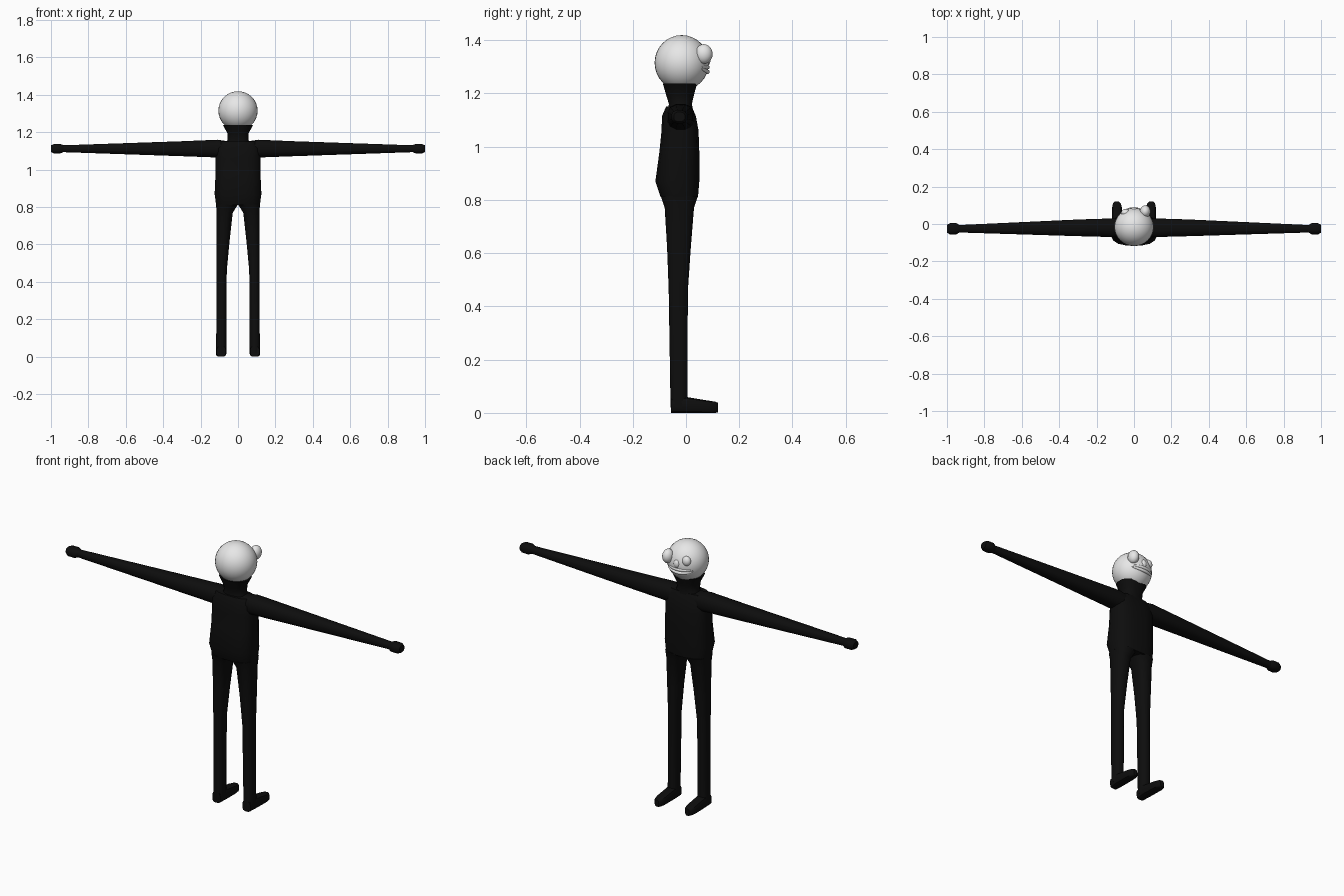
import bpy, bmesh, math
from mathutils import Vector

if "Cube" in bpy.data.objects:
    bpy.data.objects.remove(bpy.data.objects["Cube"])


def material(name, v):
    m = bpy.data.materials.new(name)
    m.diffuse_color = (v, v, v, 1)
    m.use_nodes = True
    m.node_tree.nodes["Principled BSDF"].inputs["Base Color"].default_value = m.diffuse_color
    return m


BLACK = material("suit black", 0.004)
WHITE = material("head white", 0.8)


def finish(name, bm, mat, angle=40):
    bmesh.ops.recalc_face_normals(bm, faces=bm.faces)
    me = bpy.data.meshes.new(name)
    bm.to_mesh(me)
    bm.free()
    me.materials.append(mat)
    ob = bpy.data.objects.new(name, me)
    bpy.context.collection.objects.link(ob)
    bpy.ops.object.select_all(action='DESELECT')
    bpy.context.view_layer.objects.active = ob
    ob.select_set(True)
    bpy.ops.object.shade_smooth_by_angle(angle=math.radians(angle))
    return ob


def loft(name, axis, rings, n=12, power=0.8, side=1):
    """Skin through rings (position, u_min, u_max, v_min, v_max) along an axis."""
    bm = bmesh.new()
    loops = []
    for p, u0, u1, v0, v1 in rings:
        loop = []
        for i in range(n):
            a = 2 * math.pi * (i + 0.5) / n
            c, s = math.cos(a), math.sin(a)
            u = (u0 + u1) / 2 + (u1 - u0) / 2 * math.copysign(abs(c) ** power, c) / math.cos(math.pi / n) ** power
            v = (v0 + v1) / 2 + (v1 - v0) / 2 * math.copysign(abs(s) ** power, s) / math.cos(math.pi / n) ** power
            co = {'X': (p, u, v), 'Y': (u, p, v), 'Z': (u, v, p)}[axis]
            loop.append(bm.verts.new((co[0] * side, co[1], co[2])))
        loops.append(loop)
    for a, b in zip(loops, loops[1:]):
        for i in range(n):
            j = (i + 1) % n
            bm.faces.new((a[i], a[j], b[j], b[i]))
    bm.faces.new(loops[0])
    bm.faces.new(loops[-1])
    return finish(name, bm, BLACK)


def ball(name, centre, radii, segs=24):
    bm = bmesh.new()
    bmesh.ops.create_uvsphere(bm, u_segments=segs, v_segments=segs // 2, radius=1)
    bmesh.ops.scale(bm, vec=radii, verts=bm.verts)
    bmesh.ops.translate(bm, vec=centre, verts=bm.verts)
    return finish(name, bm, WHITE, 60)


# Torso and neck
loft("torso", 'Z', [
    (0.81, -0.117, 0.117, -0.095, 0.045),
    (0.87, -0.125, 0.125, -0.115, 0.05),
    (0.98, -0.12, 0.12, -0.1, 0.05),
    (1.06, -0.12, 0.12, -0.092, 0.047),
    (1.115, -0.118, 0.118, -0.09, 0.037),
    (1.15, -0.1, 0.1, -0.075, 0.022)], n=16, power=0.7)
loft("neck", 'Z', [
    (1.13, -0.07, 0.07, -0.07, 0.028),
    (1.16, -0.056, 0.056, -0.064, 0.022),
    (1.195, -0.057, 0.057, -0.075, 0.03),
    (1.238, -0.08, 0.08, -0.087, 0.042)], n=16)

for side, label in ((-1, "left"), (1, "right")):
    # Leg, tapering on the inner side
    loft(label + "_leg", 'Z', [
        (0.02, 0.063, 0.117, -0.058, 0.005),
        (0.46, 0.06, 0.114, -0.065, 0.007),
        (0.62, 0.045, 0.115, -0.071, 0.018),
        (0.77, 0.028, 0.115, -0.08, 0.03),
        (0.815, 0.0, 0.117, -0.095, 0.045)], side=side)
    # Foot, pointing to the face side
    loft(label + "_foot", 'Y', [
        (-0.057, 0.066, 0.114, 0.0, 0.055),
        (0.0, 0.062, 0.118, 0.0, 0.06),
        (0.085, 0.064, 0.118, 0.0, 0.046),
        (0.11, 0.07, 0.112, 0.0, 0.042),
        (0.12, 0.08, 0.102, 0.002, 0.038)], power=0.6, side=side)
    # Arm and rounded hand
    loft(label + "_arm", 'X', [
        (0.06, -0.07, 0.027, 1.062, 1.153),
        (0.11, -0.07, 0.03, 1.065, 1.16),
        (0.30, -0.065, 0.024, 1.072, 1.152),
        (0.945, -0.045, -0.006, 1.094, 1.13)], side=side)
    loft(label + "_hand", 'X', [
        (0.93, -0.044, -0.008, 1.095, 1.13),
        (0.95, -0.055, 0.005, 1.087, 1.137),
        (0.985, -0.055, 0.004, 1.087, 1.137),
        (1.0, -0.046, -0.004, 1.094, 1.13)], side=side)

# Head with lopsided face on the +y side
ball("head", (0, -0.016, 1.315), (0.105, 0.102, 0.104), 32)
ball("bulging_eye", (0.06, 0.067, 1.348), (0.028, 0.033, 0.037))
ball("small_eye", (-0.045, 0.06, 1.345), (0.024, 0.02, 0.026))
ball("nose", (0, 0.074, 1.325), (0.018, 0.018, 0.024))


# Lips: two curved tubes wrapped around the face
def lip(name, z, sag):
    cu = bpy.data.curves.new(name, 'CURVE')
    cu.dimensions = '3D'
    cu.bevel_depth = 0.008
    cu.bevel_resolution = 2
    cu.use_fill_caps = True
    sp = cu.splines.new('POLY')
    sp.points.add(12)
    for i, p in enumerate(sp.points):
        t = i / 6 - 1
        a = math.radians(90 + 5 + 45 * t)
        p.co = (0.1 * math.cos(a), -0.016 + 0.097 * math.sin(a), z + sag * t * t, 1)
        p.radius = 1.05 - 0.6 * t * t
    cu.materials.append(WHITE)
    ob = bpy.data.objects.new(name, cu)
    bpy.context.collection.objects.link(ob)


lip("upper_lip", 1.298, 0.002)
lip("lower_lip", 1.281, 0.012)
